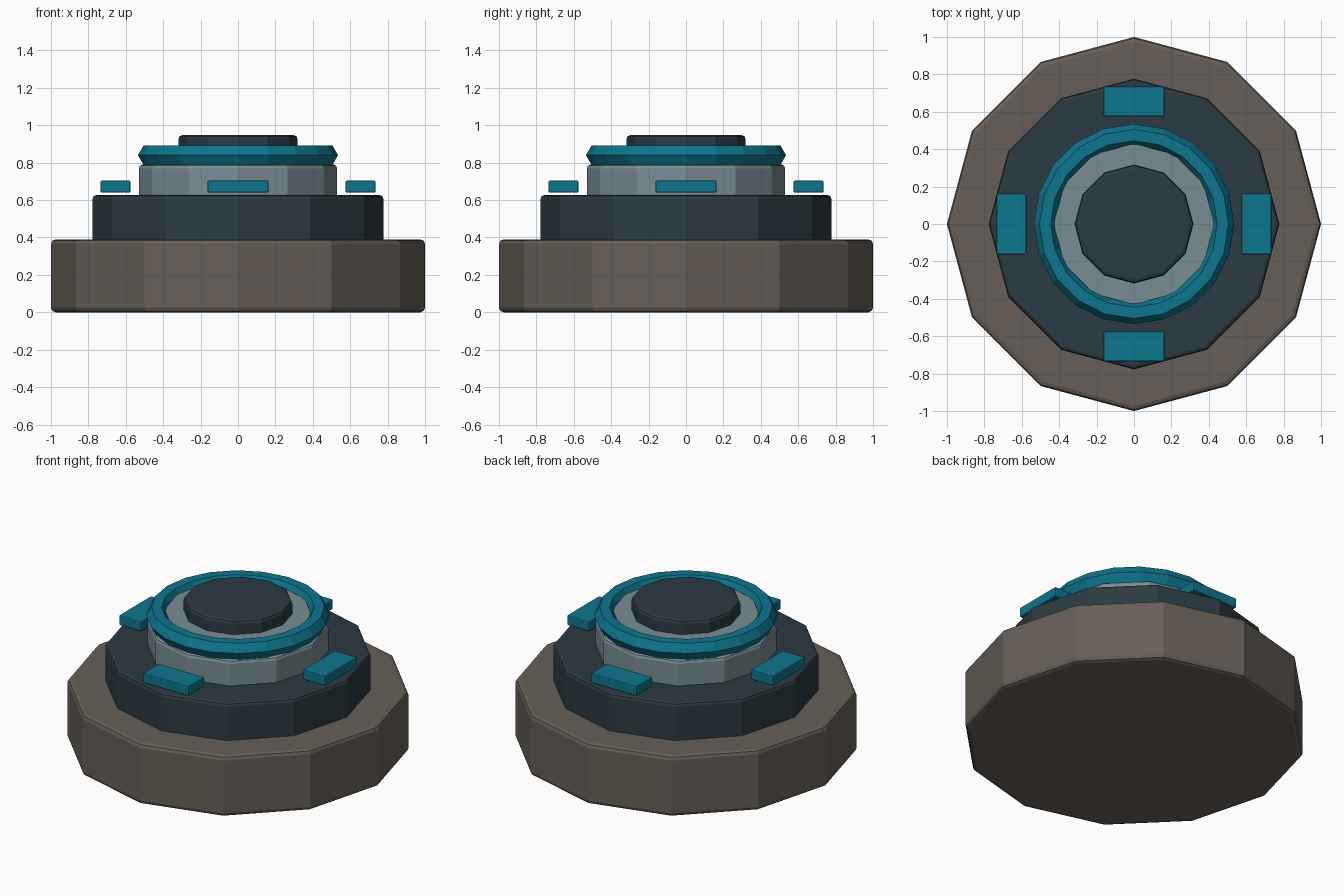
import bpy
from math import pi, sin, cos

if "Cube" in bpy.data.objects:
    bpy.data.objects.remove(bpy.data.objects["Cube"])


def material(name, rgb):
    m = bpy.data.materials.new(name)
    m.diffuse_color = (*rgb, 1)
    m.use_nodes = True
    m.node_tree.nodes["Principled BSDF"].inputs["Base Color"].default_value = m.diffuse_color
    return m


STONE = material("stone", (0.136, 0.114, 0.095))
DARK = material("dark_metal", (0.025, 0.044, 0.056))
STEEL = material("steel", (0.19, 0.27, 0.296))
TEAL = material("teal", (0.004, 0.18, 0.27))


def finish(ob, name, mat, bevel=0):
    ob.name = name
    ob.data.materials.append(mat)
    if bevel:
        b = ob.modifiers.new("bevel", 'BEVEL')
        b.width = bevel
        b.segments = 2
        b.limit_method = 'ANGLE'
        b.angle_limit = pi / 4
    return ob


def drum(name, radius, z0, z1, mat, bevel):
    # twelve-sided disc with corners on the x and y axes
    bpy.ops.mesh.primitive_cylinder_add(vertices=12, radius=radius, depth=z1 - z0,
                                        location=(0, 0, (z0 + z1) / 2))
    return finish(bpy.context.object, name, mat, bevel)


# stacked tiers
drum("base", 1.0, 0, 0.39, STONE, 0.025)
drum("middle_tier", 0.777, 0.37, 0.627, DARK, 0.02)
drum("collar", 0.53, 0.61, 0.79, STEEL, 0.02)
drum("inner_plate", 0.43, 0.77, 0.86, STEEL, 0)
drum("top_cap", 0.318, 0.84, 0.947, DARK, 0.02)

# faceted ring with hexagonal section
bpy.ops.mesh.primitive_torus_add(major_segments=20, minor_segments=6, major_radius=0.475,
                                 minor_radius=0.06, location=(0, 0, 0.84))
finish(bpy.context.object, "ring", TEAL)

# four blocks around the middle tier
for i in range(4):
    a = i * pi / 2
    bpy.ops.mesh.primitive_cube_add(size=1, location=(0.655 * cos(a), 0.655 * sin(a), 0.672),
                                    rotation=(0, 0, a))
    ob = bpy.context.object
    ob.scale = (0.16, 0.326, 0.064)
    bpy.ops.object.transform_apply(location=False, rotation=False, scale=True)
    finish(ob, f"block_{i + 1}", TEAL, 0.007)
